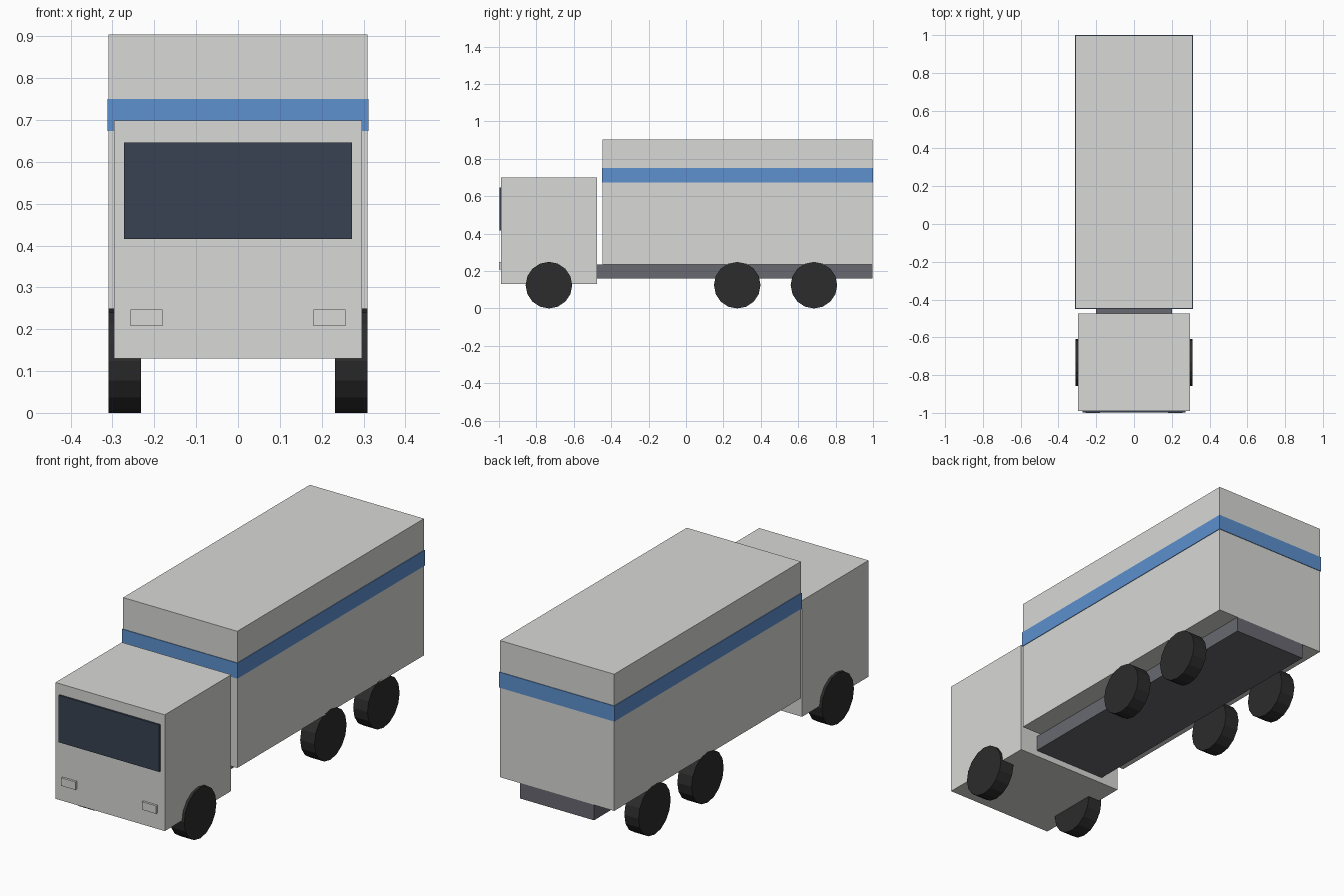
import bpy
from math import pi

cube = bpy.data.objects.get("Cube")
if cube:
    bpy.data.objects.remove(cube, do_unlink=True)


def material(name, rgb):
    m = bpy.data.materials.new(name)
    m.use_nodes = True
    color = (*rgb, 1.0)
    m.diffuse_color = color
    bsdf = next(n for n in m.node_tree.nodes if n.type == 'BSDF_PRINCIPLED')
    bsdf.inputs["Base Color"].default_value = color
    return m


white = material("off_white_paint", (0.69, 0.69, 0.67))
blue = material("blue_stripe", (0.11, 0.28, 0.62))
glass = material("dark_glass", (0.04, 0.055, 0.085))
steel = material("chassis_grey", (0.14, 0.14, 0.165))
rubber = material("black_rubber", (0.025, 0.025, 0.025))


def box(name, x, y, z, mat):
    """Box spanning the (low, high) range on each axis."""
    spans = (x, y, z)
    bpy.ops.mesh.primitive_cube_add(size=1, location=[(a + b) / 2 for a, b in spans])
    ob = bpy.context.object
    ob.name = name
    ob.scale = [b - a for a, b in spans]
    bpy.ops.object.transform_apply(location=False, rotation=False, scale=True)
    ob.data.materials.append(mat)
    return ob


def wheel(name, x, y, radius=0.1245, width=0.077):
    bpy.ops.mesh.primitive_cylinder_add(vertices=16, radius=radius, depth=width,
                                        location=(x, y, radius),
                                        rotation=(0, pi / 2, 0))
    ob = bpy.context.object
    ob.name = name
    ob.data.materials.append(rubber)


# Chassis and cargo body with its surrounding stripe
box("chassis", (-0.2, 0.2), (-0.48, 0.997), (0.16, 0.236), steel)
box("cargo_box", (-0.309, 0.309), (-0.447, 0.997), (0.235, 0.904), white)
box("stripe", (-0.312, 0.312), (-0.45, 1.0), (0.674, 0.75), blue)

# Cab, windscreen and headlights
box("cab", (-0.296, 0.296), (-0.989, -0.475), (0.13, 0.699), white)
box("windscreen", (-0.272, 0.272), (-0.998, -0.989), (0.416, 0.646), glass)
for side, label in ((1, "left"), (-1, "right")):
    inner, outer = side * 0.18, side * 0.257
    box(label + "_headlight", (min(inner, outer), max(inner, outer)),
        (-1.0, -0.988), (0.208, 0.247), white)

    # Front axle and two rear axles
    for axle, y in (("front", -0.733), ("middle", 0.274), ("rear", 0.684)):
        wheel(f"{axle}_{label}_wheel", side * 0.2705, y)
